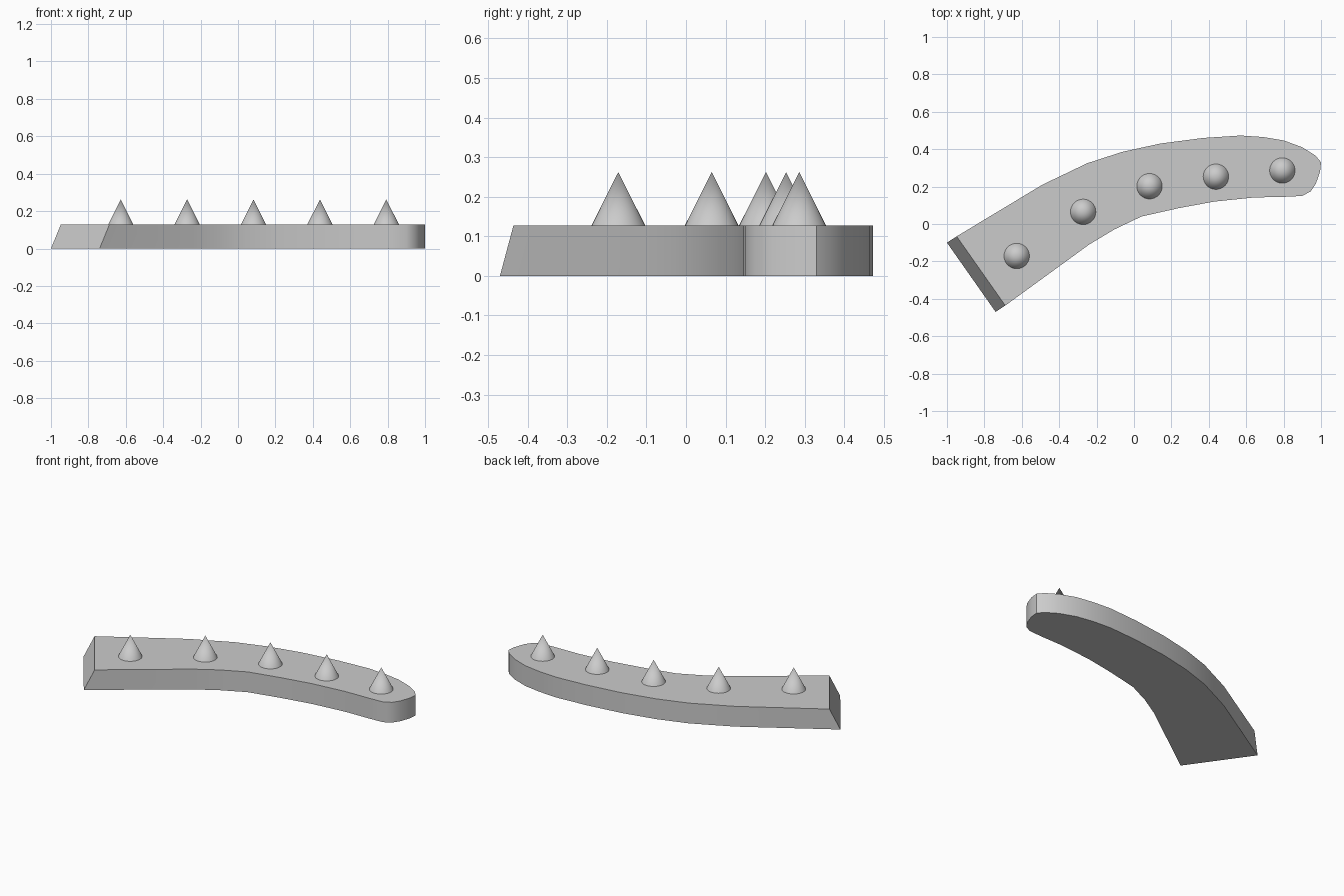
import bpy
import bmesh
import math
from mathutils import Matrix

cube = bpy.data.objects.get("Cube")
if cube:
    bpy.data.objects.remove(cube, do_unlink=True)

HEIGHT = 0.127
SPIKE_TOP = 0.262
SPIKE_RADIUS = 0.068

# Single plain grey
grey = bpy.data.materials.new("light grey")
grey.use_nodes = True
colour = (0.6, 0.6, 0.6, 1)
grey.diffuse_color = colour
grey.node_tree.nodes["Principled BSDF"].inputs["Base Color"].default_value = colour


def finish(bm, name, angle):
    bmesh.ops.recalc_face_normals(bm, faces=bm.faces)
    mesh = bpy.data.meshes.new(name)
    bm.to_mesh(mesh)
    bm.free()
    mesh.materials.append(grey)
    obj = bpy.data.objects.new(name, mesh)
    bpy.context.collection.objects.link(obj)
    bpy.ops.object.select_all(action="DESELECT")
    obj.select_set(True)
    bpy.context.view_layer.objects.active = obj
    bpy.ops.object.shade_smooth_by_angle(angle=math.radians(angle))
    return obj


# Curved bar: back edge, rounded tip, then front edge
end_back, end_front = (-1.0, -0.10), (-0.74, -0.47)
back_edge = [(-0.49, 0.21), (-0.25, 0.325), (-0.065, 0.385), (0.14, 0.43),
             (0.37, 0.46), (0.57, 0.473)]
tip = [(0.69, 0.465), (0.80, 0.447), (0.90, 0.41), (0.97, 0.366), (1.0, 0.33),
       (0.995, 0.28), (0.973, 0.217), (0.945, 0.175), (0.90, 0.15)]
front_edge = [(0.80, 0.145), (0.645, 0.142), (0.43, 0.12), (0.24, 0.085),
              (0.04, 0.04), (-0.107, -0.03), (-0.24, -0.11)]
outline = [end_back] + back_edge + tip + front_edge + [end_front]

bm = bmesh.new()
lower = [bm.verts.new((x, y, 0)) for x, y in outline]
upper = [bm.verts.new((x, y, HEIGHT)) for x, y in outline]
# The square end slopes inward towards the top
for vert in (upper[0], upper[-1]):
    vert.co.x += 0.052
    vert.co.y += 0.034
bm.faces.new(lower)
bm.faces.new(upper)
for i in range(len(outline)):
    j = (i + 1) % len(outline)
    bm.faces.new((lower[i], lower[j], upper[j], upper[i]))
finish(bm, "curved_bar", 30)

# Row of spikes, evenly spaced along x
for i, y in enumerate((-0.171, 0.065, 0.202, 0.253, 0.286)):
    bm = bmesh.new()
    x = -0.627 + 0.355 * i
    bmesh.ops.create_cone(
        bm, cap_ends=False, segments=32, radius1=SPIKE_RADIUS, radius2=0,
        depth=SPIKE_TOP - HEIGHT,
        matrix=Matrix.Translation((x, y, (HEIGHT + SPIKE_TOP) / 2)))
    bmesh.ops.remove_doubles(bm, verts=bm.verts, dist=0.0001)
    finish(bm, f"spike_{i + 1}", 40)
